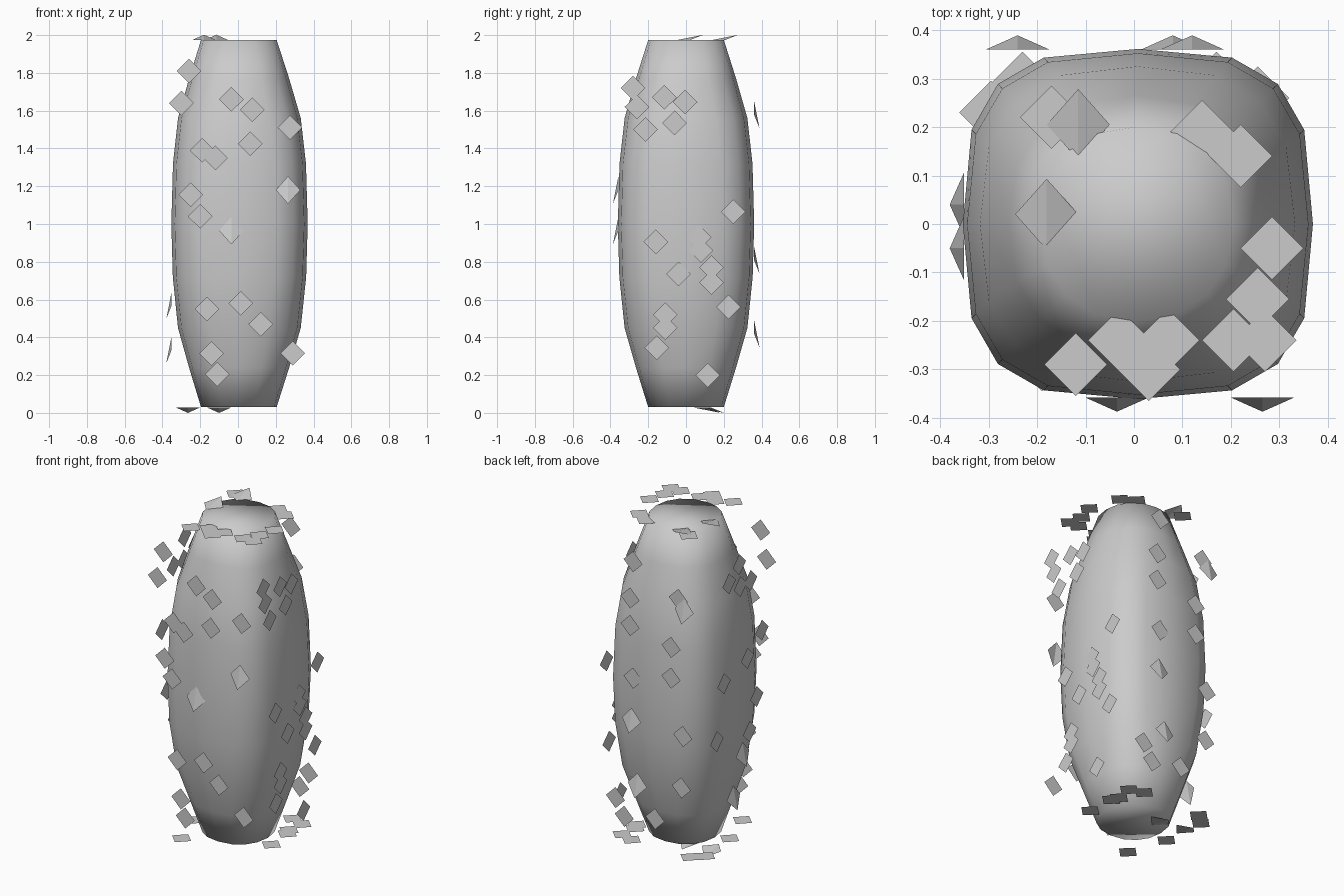
import bpy, bmesh
from math import sin, cos, pi, copysign
from mathutils import Vector


def finish(bm, name):
    mesh = bpy.data.meshes.new(name)
    bm.to_mesh(mesh)
    bm.free()
    ob = bpy.data.objects.new(name, mesh)
    bpy.context.collection.objects.link(ob)
    return ob


# Smooth body: rounded-square rings, narrow flat ends (z, radius, squareness)
RINGS = [(0.03, 0.20, 2.2), (0.24, 0.265, 2.4), (0.45, 0.325, 2.7), (0.72, 0.353, 3.0),
         (1.0, 0.361, 3.1), (1.32, 0.352, 3.0), (1.56, 0.325, 2.7), (1.77, 0.265, 2.4),
         (1.975, 0.20, 2.2)]
SIDES = 16
bm = bmesh.new()
loops = []
for z, r, n in RINGS:
    loop = []
    for i in range(SIDES):
        a = 2 * pi * i / SIDES
        c, s = cos(a), sin(a)
        loop.append(bm.verts.new((copysign(abs(c) ** (2 / n), c) * r + 0.008 * r / 0.36,
                                  copysign(abs(s) ** (2 / n), s) * r, z)))
    loops.append(loop)
for lo, hi in zip(loops, loops[1:]):
    for i in range(SIDES):
        j = (i + 1) % SIDES
        bm.faces.new((lo[i], lo[j], hi[j], hi[i]))
bm.faces.new(loops[-1])
bm.faces.new(loops[0][::-1])
for f in bm.faces:
    f.smooth = True
finish(bm, "body")


# Diamond flakes lying on the six planes around the body
def flakes(name, axis, level, flat, folded):
    bm = bmesh.new()
    out = 1 if level > (1 if axis == 2 else 0) else -1
    tip = 1 if axis == 2 else -1          # which corner of a folded flake lifts

    def point(u, v, w):
        p = [u, v]
        p.insert(axis, w)
        return bm.verts.new(Vector(p))

    for group, lift in ((flat, 0), (folded, 0.029)):
        h = 0.065 if not lift else 0.073
        for u, v in group:
            a = point(u, v + tip * h, level + out * lift)
            b = point(u + 0.065, v, level)
            c = point(u, v - tip * h, level)
            d = point(u - 0.065, v, level)
            if lift:
                bm.faces.new((a, b, c))
                bm.faces.new((a, c, d))
            else:
                bm.faces.new((a, b, c, d))
    for f in bm.faces:
        f.normal_update()
        if f.normal[axis] * out < 0:
            f.normal_flip()
    finish(bm, name)


flakes("front_flakes", 1, -0.358,
       [(-.26, 1.81), (-.30, 1.64), (-.035, 1.66), (.075, 1.605), (.275, 1.51), (.065, 1.425),
        (-.19, 1.39), (-.12, 1.35), (-.25, 1.155), (-.2, 1.04), (-.165, .55), (.015, .58),
        (.12, .47), (.29, .315), (-.14, .315), (-.11, .205)],
       [(.265, 1.18), (-.035, .965)])
flakes("back_flakes", 1, 0.36,
       [(.11, 1.79), (.13, 1.56), (-.2, 1.64), (.13, 1.39), (-.15, 1.33), (.11, 1.07),
        (-.15, 1.14), (-.23, .80), (-.22, .48), (.23, .30), (.17, .20), (-.04, .24)],
       [(-.24, 1.58), (.12, .81), (.08, .42)])
flakes("right_flakes", 0, 0.368,
       [(-.28, 1.72), (-.26, 1.62), (-.215, 1.5), (-.115, 1.67), (-.005, 1.645), (-.06, 1.535),
        (.25, 1.065), (-.16, .905), (.07, .93), (.08, .86), (.135, .77), (.135, .69),
        (-.04, .735), (.225, .56), (-.11, .52), (-.11, .45), (-.155, .345), (.115, .20)],
       [])
flakes("left_flakes", 0, -0.351,
       [(-.02, 1.75), (-.13, 1.61), (.08, 1.67), (-.03, 1.61), (-.24, 1.26), (-.1, 1.14),
        (.13, 1.07), (-.19, .87), (.2, .74), (-.12, .68)],
       [(-.05, .57), (.04, .335)])
flakes("top_flakes", 2, 1.973,
       [(-.17, .22), (.14, .19), (.22, .14), (.285, -.05), (.255, -.155), (.205, -.24),
        (.27, -.24), (-.12, -.29), (.03, -.30), (-.03, -.24), (.07, -.24)],
       [(-.115, .205), (-.18, .02)])
flakes("bottom_flakes", 2, 0.029,
       [(.26, .11), (.24, .155), (.255, .26), (.17, .29), (.27, -.06), (-.27, -.04),
        (-.295, .23), (-.23, .29), (-.19, -.28)],
       [(-.265, .13), (-.1, .11)])
